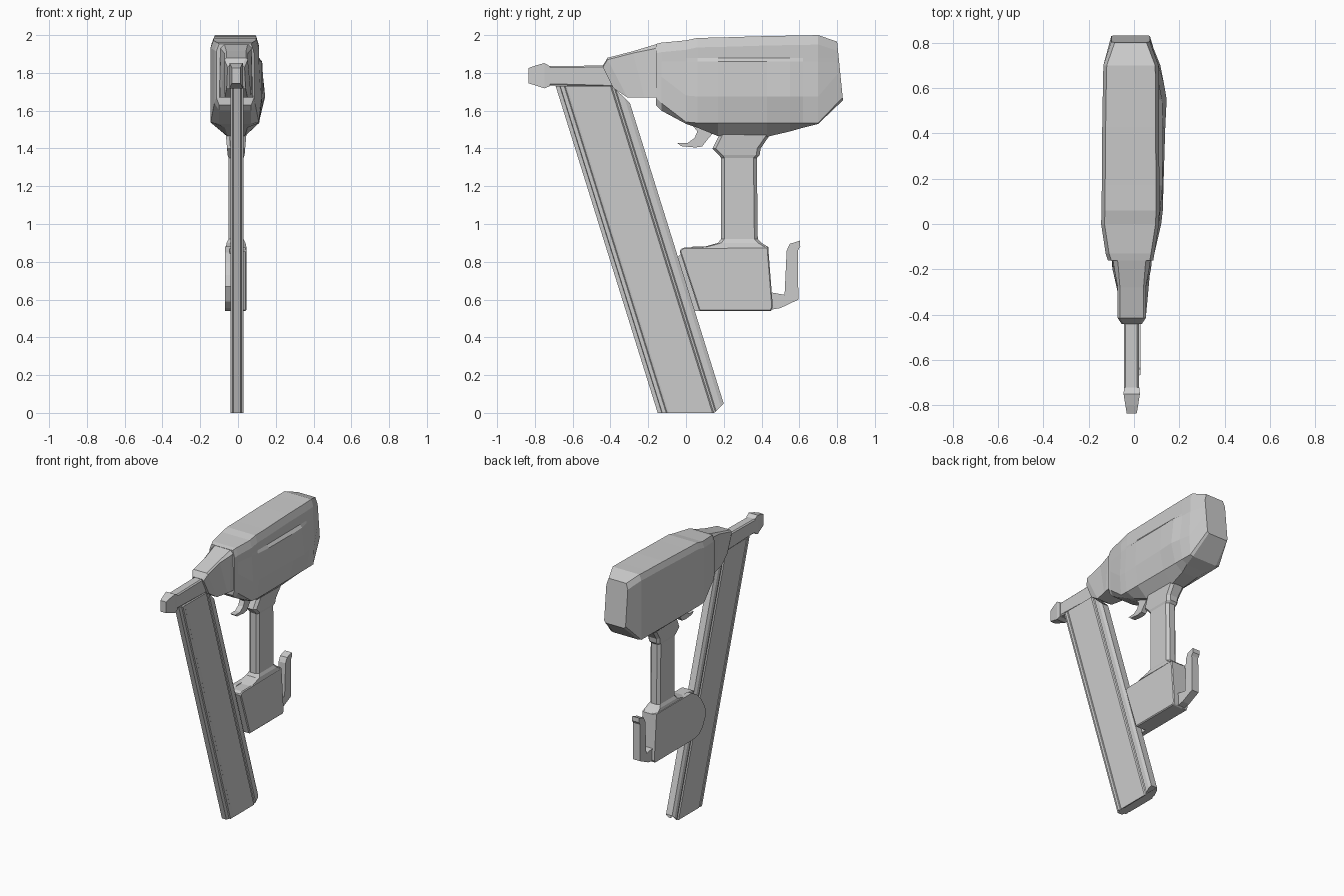
import bpy, bmesh

CX = -0.01  # the tool sits slightly left of centre


def finish(name, bm):
    bmesh.ops.remove_doubles(bm, verts=bm.verts, dist=0.0005)
    bmesh.ops.recalc_face_normals(bm, faces=bm.faces)
    me = bpy.data.meshes.new(name)
    bm.to_mesh(me)
    bm.free()
    ob = bpy.data.objects.new(name, me)
    bpy.context.collection.objects.link(ob)
    return ob


def loft(name, rings):
    """Skin a list of equal-length closed rings and cap both ends."""
    bm = bmesh.new()
    vs = [[bm.verts.new(p) for p in r] for r in rings]
    n = len(rings[0])
    for a, b in zip(vs, vs[1:]):
        for i in range(n):
            j = (i + 1) % n
            bm.faces.new((a[i], a[j], b[j], b[i]))
    bm.faces.new(vs[0])
    bm.faces.new(vs[-1][::-1])
    return finish(name, bm)


def plate(name, profile, x0, x1, inset=0.0):
    """Extrude a (y, z) side profile from x0 to x1."""
    ob = loft(name, [[(x, y, z) for y, z in profile] for x in (x0, x1)])
    if inset:
        m = ob.modifiers.new("edge", 'BEVEL')
        m.width, m.segments, m.limit_method = inset, 1, 'ANGLE'
    return ob


# Motor housing: cross-sections along y, with a ledge on the right flank
def body_ring(y, zt, zl, zb, xl, xr, bl, br, ledge=0.0, bulge=0.0):
    return [(bl, y, zb), (br, y, zb), (xr, y, zl),
            (xr + bulge, y, zl + 0.14), (xr + ledge, y, 1.86), (xr, y, 1.88),
            (xr, y, zt - 0.05), (xr - 0.015, y, zt), (xl + 0.015, y, zt),
            (xl, y, zt - 0.04), (xl, y, zl)]


stations = [
    (-0.16, 1.953, 1.67, 1.63, -0.115, 0.085, -0.10, 0.07),
    (-0.13, 1.96, 1.64, 1.60, -0.125, 0.09, -0.10, 0.07),
    (0.00, 1.972, 1.54, 1.53, -0.145, 0.11, -0.10, 0.07, 0.0, 0.01),
    (0.06, 1.985, 1.535, 1.51, -0.143, 0.112, -0.07, 0.05, 0.004, 0.015),
    (0.17, 1.987, 1.535, 1.465, -0.142, 0.112, -0.055, 0.035, 0.014, 0.018),
    (0.43, 1.995, 1.535, 1.462, -0.14, 0.11, -0.055, 0.035, 0.018, 0.028),
    (0.55, 1.997, 1.535, 1.49, -0.138, 0.11, -0.07, 0.05, 0.014, 0.034),
    (0.62, 1.998, 1.535, 1.51, -0.137, 0.11, -0.09, 0.07, 0.0, 0.022),
    (0.70, 2.00, 1.535, 1.53, -0.135, 0.108, -0.11, 0.085, 0.0, 0.008),
]
rings = [body_ring(*s) for s in stations]
# narrowed rear end, leaning out toward the bottom
back = body_ring(0.80, 1.965, 1.67, 1.655, -0.10, 0.07, -0.09, 0.06)
rings.append([(x, 0.80 + 0.03 * (1.965 - z) / 0.3, min(z, 1.965)) for x, y, z in back])
loft("motor_housing", rings)


# Neck that tapers from the housing to the nose
def box_ring(yb, zb, yt, zt, wb, wt, c=0.0):
    return [(CX - wb, yb, zb), (CX + wb, yb, zb), (CX + wt, yt, zt - c),
            (CX + wt - c, yt, zt), (CX - wt + c, yt, zt), (CX - wt, yt, zt - c)]


loft("neck", [
    box_ring(-0.14, 1.67, -0.14, 1.957, 0.09, 0.085, 0.02),
    box_ring(-0.20, 1.67, -0.18, 1.945, 0.085, 0.08, 0.02),
    box_ring(-0.22, 1.67, -0.28, 1.915, 0.08, 0.062, 0.01),
    box_ring(-0.31, 1.67, -0.415, 1.88, 0.06, 0.062, 0.01),
    box_ring(-0.385, 1.72, -0.44, 1.84, 0.05, 0.045, 0.01)])

# Nose barrel and flared tip
plate("nose_barrel", [(-0.74, 1.735), (-0.38, 1.725), (-0.38, 1.84), (-0.74, 1.835)],
      -0.045, 0.022, 0.008)
loft("nose_tip", [
    [(CX + s * w, y, z) for s, z in ((-1, b), (1, b), (1, t), (-1, t))]
    for y, b, t, w in ((-0.835, 1.745, 1.825, 0.022), (-0.80, 1.735, 1.838, 0.028),
                       (-0.75, 1.718, 1.852, 0.036), (-0.72, 1.73, 1.835, 0.034))])

# Slanted nail magazine: grooved cross-section swept from top to bottom
section = [(0.0, 0.018), (0.022, 0.024), (0.024, 0.034), (0.045, 0.034), (0.05, 0.030),
           (0.06, 0.034), (0.29, 0.034), (0.297, 0.027), (0.307, 0.027),
           (0.313, 0.034), (0.345, 0.034), (0.365, 0.024)]
outline = [(u, w) for u, w in section] + [(u, -w) for u, w in reversed(section)]


def mag_ring(y0, z0, drop):
    out = []
    for u, w in outline:
        z = z0 + drop * max(0.0, (u - 0.30) / 0.065)
        out.append((-0.005 + w, y0 + u - (z - z0) * 0.312, z))
    return out


loft("magazine", [mag_ring(-0.69, 1.73, -0.09), mag_ring(-0.15, 0.0, 0.05)])

# Grip: chamfered sections stacked upward, flared at both ends
grip = []
for z, y0, y1, w in ((0.875, 0.08, 0.44, 0.055), (0.90, 0.17, 0.40, 0.05),
                     (0.92, 0.185, 0.38, 0.04), (1.35, 0.185, 0.375, 0.04),
                     (1.365, 0.175, 0.39, 0.045), (1.40, 0.14, 0.395, 0.048),
                     (1.48, 0.18, 0.45, 0.055)):
    c = 0.018
    grip.append([(CX + x, y, z) for x, y in (
        (-w + c, y0), (w - c, y0), (w, y0 + c), (w, y1 - c),
        (w - c, y1), (-w + c, y1), (-w, y1 - c), (-w, y0 + c))])
loft("grip", grip)

# Battery base and its rounded left cover that overlaps the magazine
plate("battery_base", [(-0.035, 0.86), (-0.015, 0.875), (0.435, 0.88), (0.46, 0.56),
                       (0.45, 0.54), (0.07, 0.54)], -0.045, 0.045, 0.006)
plate("rounded_cover", [(0.435, 0.88), (0.035, 0.88), (-0.02, 0.85), (-0.07, 0.80),
                        (-0.115, 0.73), (-0.13, 0.67), (-0.09, 0.59), (-0.05, 0.555),
                        (0.0, 0.54), (0.45, 0.54), (0.46, 0.56)], -0.07, -0.036)

# Belt hook behind the battery
plate("belt_hook", [(0.44, 0.545), (0.50, 0.555), (0.595, 0.60), (0.592, 0.86),
                    (0.605, 0.88), (0.603, 0.912), (0.55, 0.895), (0.533, 0.86),
                    (0.522, 0.625), (0.44, 0.64)], -0.05, 0.005)

# Curved trigger
plate("trigger", [(0.02, 1.54), (0.06, 1.49), (0.045, 1.455), (0.01, 1.43),
                  (-0.045, 1.428), (-0.025, 1.412), (0.05, 1.405), (0.085, 1.41),
                  (0.12, 1.455), (0.16, 1.50)], -0.03, 0.01)
